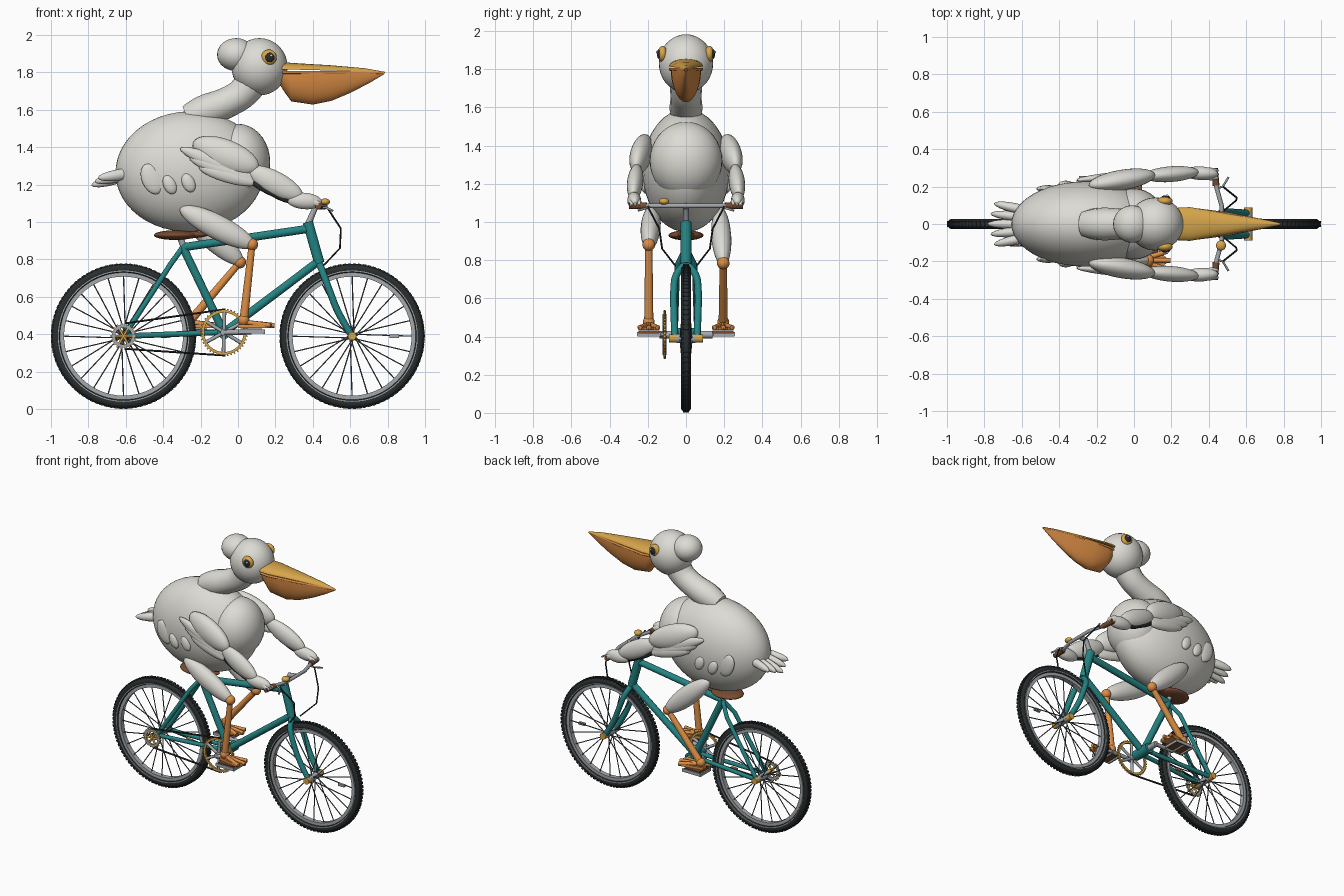
import bpy, bmesh, math
from mathutils import Vector, Matrix

if "Cube" in bpy.data.objects:
    bpy.data.objects.remove(bpy.data.objects["Cube"])


def material(name, rgb):
    m = bpy.data.materials.new(name)
    m.diffuse_color = (*rgb, 1)
    m.use_nodes = True
    m.node_tree.nodes["Principled BSDF"].inputs["Base Color"].default_value = m.diffuse_color
    return m


WHITE = material("feather_white", (0.72, 0.71, 0.66))
TEAL = material("frame_teal", (0.018, 0.23, 0.23))
BLACK = material("rubber_black", (0.022, 0.027, 0.028))
METAL = material("metal_grey", (0.38, 0.40, 0.42))
STEEL = material("spoke_grey", (0.12, 0.13, 0.14))
GOLD = material("gold", (0.68, 0.38, 0.07))
ORANGE = material("orange", (0.72, 0.27, 0.06))
BROWN = material("leather_brown", (0.19, 0.07, 0.03))


def finish(name, bm, mat, angle=40):
    bmesh.ops.recalc_face_normals(bm, faces=bm.faces)
    me = bpy.data.meshes.new(name)
    bm.to_mesh(me)
    bm.free()
    ob = bpy.data.objects.new(name, me)
    bpy.context.collection.objects.link(ob)
    me.materials.append(mat)
    bpy.ops.object.select_all(action='DESELECT')
    ob.select_set(True)
    bpy.context.view_layer.objects.active = ob
    bpy.ops.object.shade_smooth_by_angle(angle=math.radians(angle))
    return ob


def axes(a, b):
    """Frame at the middle of a-b: x along the line, y close to world y."""
    x = (b - a).normalized()
    y = Vector((0, 1, 0))
    y = (y - x * y.dot(x)).normalized()
    m = Matrix((x, y, x.cross(y))).transposed().to_4x4()
    m.translation = (a + b) / 2
    return m


def blob(name, a, b, wide, high, mat, seg=28):
    """Ellipsoid reaching from a to b."""
    a, b = Vector(a), Vector(b)
    bm = bmesh.new()
    m = axes(a, b) @ Matrix.Diagonal(((b - a).length / 2, wide, high, 1))
    bmesh.ops.create_uvsphere(bm, u_segments=seg, v_segments=seg // 2, radius=1, matrix=m)
    return finish(name, bm, mat, 60)


def ball(name, c, r, mat, seg=28):
    rx, ry, rz = r if isinstance(r, tuple) else (r, r, r)
    return blob(name, (c[0] - rx, c[1], c[2]), (c[0] + rx, c[1], c[2]), ry, rz, mat, seg)


def tubes(name, paths, r, mat, res=2, smooth=False, radii=None):
    """Round tubes along one or more point paths."""
    cu = bpy.data.curves.new(name, 'CURVE')
    cu.dimensions = '3D'
    cu.bevel_depth, cu.bevel_resolution, cu.use_fill_caps = r, res, True
    for path in paths:
        sp = cu.splines.new('NURBS' if smooth else 'POLY')
        sp.points.add(len(path) - 1)
        for i, p in enumerate(path):
            sp.points[i].co = (*p, 1)
            sp.points[i].radius = radii[i] if radii else 1
        if smooth:
            sp.use_endpoint_u, sp.order_u = True, 3
    tmp = bpy.data.objects.new(name + "_path", cu)
    bpy.context.collection.objects.link(tmp)
    me = tmp.evaluated_get(bpy.context.evaluated_depsgraph_get()).to_mesh()
    bm = bmesh.new()
    bm.from_mesh(me)
    bpy.data.objects.remove(tmp)
    return finish(name, bm, mat, 50)


def boxes(name, items, mat):
    """items: (centre, size, turn about y)"""
    bm = bmesh.new()
    for c, s, t in items:
        m = Matrix.Translation(c) @ Matrix.Rotation(t, 4, 'Y') @ Matrix.Diagonal((*s, 1))
        bmesh.ops.create_cube(bm, size=1, matrix=m)
    return finish(name, bm, mat, 20)


def spun(name, c, profile, mat, n=64):
    """Ring about the y axis from a closed (radius, y) profile."""
    bm = bmesh.new()
    rings = []
    for i in range(n):
        t = 2 * math.pi * i / n
        rings.append([bm.verts.new((c[0] + r * math.cos(t), c[1] + y, c[2] + r * math.sin(t)))
                      for r, y in profile])
    k = len(profile)
    for i in range(n):
        p, q = rings[i], rings[(i + 1) % n]
        for j in range(k):
            bm.faces.new((p[j], p[(j + 1) % k], q[(j + 1) % k], q[j]))
    return finish(name, bm, mat)


def circle(R, r, k=14):
    return [(R + r * math.cos(2 * math.pi * j / k), r * math.sin(2 * math.pi * j / k)) for j in range(k)]


def slab(r0, r1, h):
    return [(r0, -h), (r1, -h), (r1, h), (r0, h)]


def half_loft(name, stations, mat, n=14):
    """Half-ellipse sections: (x, flat z, bulge z, half width)."""
    bm = bmesh.new()
    rows = [[bm.verts.new((x, w * math.cos(math.pi * i / n), z + (zb - z) * math.sin(math.pi * i / n)))
             for i in range(n + 1)] for x, z, zb, w in stations]
    for p, q in zip(rows, rows[1:]):
        for i in range(n + 1):
            j = (i + 1) % (n + 1)
            bm.faces.new((p[i], p[j], q[j], q[i]))
    bm.faces.new(rows[0])
    bm.faces.new(rows[-1])
    return finish(name, bm, mat)


def polar(c, r, t, y=0):
    return (c[0] + r * math.cos(t), c[1] + y, c[2] + r * math.sin(t))


# Wheels: tyre, tread, whitewall, rim, hub and crossed spokes
REAR, FRONT, BB = (-0.612, 0, 0.39), (0.61, 0, 0.39), (-0.075, 0, 0.41)
for c, tag in ((REAR, "rear"), (FRONT, "front")):
    spun(tag + "_tyre", c, circle(0.36, 0.027), BLACK, 72)
    boxes(tag + "_tread", [(polar(c, 0.384, 2 * math.pi * i / 90, s * 0.009),
                            (0.010, 0.014, 0.017), -2 * math.pi * i / 90)
                           for i in range(90) for s in (-1, 1)], BLACK)
    spun(tag + "_rim", c, slab(0.318, 0.340, 0.017), METAL)
    for s in (-1, 1):
        spun(tag + "_sidewall_line", (c[0], s * 0.0245, c[2]), slab(0.345, 0.351, 0.003), METAL)
    tubes(tag + "_spokes", [(polar(c, 0.02, math.pi * i / 12 + 0.5 * (-1) ** (i // 2), 0.03 * (-1) ** i),
                             polar(c, 0.325, math.pi * i / 12)) for i in range(24)], 0.0035, STEEL, 1)
    tubes(tag + "_hub", [((c[0], -0.05, c[2]), (c[0], 0.05, c[2]))], 0.024, METAL, 3)
    for s in (-1, 1):
        tubes(tag + "_axle_cap", [((c[0], s * 0.05, c[2]), (c[0], s * 0.088, c[2]))], 0.023, GOLD, 3)
    boxes(tag + "_reflector", [((c[0] + 0.225, 0, c[2]), (0.05, 0.016, 0.018), 0)],
          METAL if c is FRONT else GOLD)

# Frame
seat_top, head_top, head_low = (-0.295, 0, 0.865), (0.38, 0, 0.985), (0.435, 0, 0.78)
tubes("main_frame", [(seat_top, (0.385, 0, 0.965)), (seat_top, BB), ((0.43, 0, 0.79), BB)], 0.023, TEAL, 3)
tubes("head_tube", [((0.373, 0, 1.0), head_low)], 0.029, TEAL, 3)
tubes("bottom_bracket", [((BB[0], -0.07, BB[2]), (BB[0], 0.07, BB[2]))], 0.036, TEAL, 3)
for s in (-1, 1):
    tubes("rear_stays", [(seat_top, (-0.36, s * 0.045, 0.775), (-0.61, s * 0.058, 0.39)),
                         ((-0.1, s * 0.03, 0.41), (-0.61, s * 0.058, 0.39))], 0.015, TEAL)
    tubes("fork_blade", [(head_low, (0.45, s * 0.055, 0.74), (0.49, s * 0.066, 0.63),
                          (0.54, s * 0.062, 0.50), (0.61, s * 0.058, 0.39))], 0.019, TEAL, 3, True)

# Saddle
tubes("seat_post", [((-0.28, 0, 0.84), (-0.31, 0, 0.92))], 0.017, METAL)
blob("saddle", (-0.45, 0, 0.93), (-0.22, 0, 0.93), 0.092, 0.026, BROWN)
blob("saddle_nose", (-0.40, 0, 0.928), (-0.15, 0, 0.935), 0.045, 0.02, BROWN)

# Drivetrain
CR, SP = (BB[0], -0.112, BB[2]), (REAR[0], -0.112, REAR[2])
spun("chainring", CR, slab(0.105, 0.119, 0.006), GOLD)
boxes("chainring_teeth", [(polar(CR, 0.121, 2 * math.pi * i / 40), (0.012, 0.008, 0.008),
                           -2 * math.pi * i / 40) for i in range(40)], GOLD)
tubes("chainring_arms", [(CR, polar(CR, 0.108, math.pi * i / 3 + 0.5)) for i in range(6)], 0.010, METAL)
spun("rear_sprocket", SP, slab(0.045, 0.062, 0.006), METAL, 32)
boxes("sprocket_teeth", [(polar(SP, 0.064, math.pi * i / 9), (0.012, 0.008, 0.01), -math.pi * i / 9)
                         for i in range(18)], GOLD)
tubes("sprocket_arms", [(SP, polar(SP, 0.05, math.pi * i / 3)) for i in range(6)], 0.007, GOLD)
tubes("chain", [(polar(SP, 0.068, 1.5), polar(CR, 0.124, 1.5)),
                (polar(SP, 0.068, -1.5), polar(CR, 0.124, -1.5))], 0.006, BLACK, 1)
tubes("crank_axle", [((BB[0], -0.14, BB[2]), (BB[0], 0.14, BB[2]))], 0.02, METAL, 3)

# Handlebar, stem, grips, levers, bell and cables
tubes("stem", [((0.375, 0, 0.99), (0.415, 0, 1.08), (0.465, 0, 1.085))], 0.017, METAL)
tubes("handlebar", [((0.43, -0.29, 1.085), (0.44, -0.2, 1.085), (0.468, -0.1, 1.085),
                     (0.468, 0.1, 1.085), (0.44, 0.2, 1.085), (0.43, 0.29, 1.085))], 0.012, METAL)
ball("bell", (0.465, -0.115, 1.108), (0.027, 0.027, 0.018), GOLD)
for s in (-1, 1):
    tubes("grip", [((0.439, s * 0.205, 1.085), (0.43, s * 0.298, 1.085))], 0.018, BROWN)
    tubes("brake_lever", [((0.44, s * 0.19, 1.08), (0.475, s * 0.2, 1.075), (0.505, s * 0.25, 1.06))], 0.006, METAL)
    tubes("brake_cable", [((0.475, s * 0.2, 1.08), (0.55, s * 0.14, 0.965), (0.545, s * 0.125, 0.86),
                           (0.46, s * 0.055, 0.77))], 0.005, BLACK, 1)

# Bird body, neck and head
blob("body", (-0.655, 0, 1.255), (0.14, 0, 1.285), 0.228, 0.322, WHITE, 48)
ball("chest", (0.0, 0, 1.32), (0.172, 0.19, 0.205), WHITE, 36)
tubes("neck", [(-0.27, 0, 1.555), (-0.2, 0, 1.59), (-0.06, 0, 1.645), (0.04, 0, 1.71), (0.10, 0, 1.81)]
      and [[(-0.27, 0, 1.555), (-0.2, 0, 1.585), (-0.06, 0, 1.635), (0.05, 0, 1.70), (0.11, 0, 1.81)]],
      0.085, WHITE, 6, True, (0.8, 1.08, 0.95, 0.98, 1.1))
ball("head", (0.115, 0, 1.83), (0.15, 0.142, 0.153), WHITE, 36)
ball("crest", (-0.01, 0, 1.895), (0.102, 0.10, 0.088), WHITE)
for s in (-1, 1):
    ball("eye_ring", (0.165, s * 0.122, 1.88), (0.042, 0.025, 0.042), GOLD)
    ball("pupil", (0.169, s * 0.139, 1.88), (0.026, 0.014, 0.026), BLACK)
    ball("eye_glint", (0.178, s * 0.151, 1.89), 0.007, WHITE, 12)

# Beak
half_loft("upper_beak", [(0.235, 1.815, 1.855, 0.088), (0.30, 1.815, 1.85, 0.09), (0.5, 1.81, 1.838, 0.055),
                         (0.68, 1.803, 1.822, 0.025), (0.785, 1.795, 1.803, 0.004)], GOLD)
half_loft("beak_pouch", [(0.215, 1.795, 1.75, 0.055), (0.245, 1.797, 1.70, 0.07), (0.285, 1.797, 1.645, 0.08),
                         (0.40, 1.797, 1.628, 0.076), (0.50, 1.797, 1.648, 0.06), (0.60, 1.797, 1.69, 0.042),
                         (0.70, 1.797, 1.742, 0.022), (0.78, 1.798, 1.79, 0.004)], ORANGE)
for s in (-1, 1):
    tubes("beak_rim", [((0.24, s * 0.075, 1.80), (0.29, s * 0.082, 1.80), (0.5, s * 0.055, 1.80),
                        (0.775, 0, 1.798))], 0.008, ORANGE)

# Tail fan
for i in range(-2, 3):
    blob("tail_feather", (-0.52, i * 0.03, 1.27), (-0.785 + 0.018 * abs(i), i * 0.055, 1.195 + 0.02 * abs(i)),
         0.026, 0.03, WHITE, 16)

for s in (-1, 1):
    # Wing reaching to the handlebar
    blob("upper_wing", (-0.24, s * 0.205, 1.425), (0.11, s * 0.265, 1.285), 0.055, 0.085, WHITE)
    for i in range(3):
        blob("wing_feather", (-0.31 + 0.05 * i, s * (0.235 + 0.006 * i), 1.395 - 0.05 * i),
             (0.10, s * 0.27, 1.225 - 0.01 * i), 0.024, 0.04, WHITE, 20)
    blob("forearm", (0.05, s * 0.255, 1.285), (0.345, s * 0.278, 1.13), 0.042, 0.064, WHITE)
    for i in range(3):
        blob("dark_feather", (0.06 + 0.05 * i, s * 0.268, 1.225 - 0.03 * i),
             (0.27 + 0.04 * i, s * 0.28, 1.125 - 0.012 * i), 0.016, 0.028, BLACK, 16)
    blob("wing_hand", (0.26, s * 0.275, 1.12), (0.45, s * 0.268, 1.105), 0.036, 0.044, WHITE)
    for i in range(3):
        blob("wing_finger", (0.36, s * (0.25 + 0.02 * i), 1.125), (0.455, s * (0.245 + 0.02 * i), 1.085),
             0.014, 0.018, WHITE, 12)
    # Overlapping flank feathers
    for x, z, y, h in ((-0.46, 1.23, 0.188, 0.088), (-0.365, 1.20, 0.212, 0.055), (-0.265, 1.21, 0.221, 0.055)):
        blob("flank_feather", (x - h * 0.4, s * y, z + h * 0.9), (x + h * 0.4, s * y, z - h * 0.9),
             0.02, h * 0.62, WHITE, 20)

    # Legs, webbed feet, pedals and cranks
    y = s * 0.195
    kx, kz, ax = (0.075, 0.88, 0.03) if s < 0 else (0.01, 0.785, -0.257)
    blob("thigh", (-0.31, s * 0.175, 1.075), (kx + 0.015, y, kz - 0.01), 0.052, 0.066, WHITE)
    ball("knee", (kx, y, kz), 0.033, ORANGE, 20)
    tubes("shin", [((kx, y, kz), (ax, y, 0.47))], 0.021, ORANGE, 3, False, (0.9, 1.15))
    ball("ankle", (ax, y, 0.475), 0.031, ORANGE, 20)
    tubes("toes", [((ax, y, 0.465), (ax + 0.165 - 0.02 * abs(k), y + k * 0.048, 0.447)) for k in (-1, 0, 1)],
          0.013, ORANGE)
    bm = bmesh.new()
    web = [(-0.03, -0.02), (0.145, -0.055), (0.13, -0.025), (0.165, 0), (0.13, 0.025), (0.145, 0.055), (-0.03, 0.02)]
    face = bm.faces.new([bm.verts.new((ax + px, y + py, 0.433)) for px, py in web])
    up = bmesh.ops.extrude_face_region(bm, geom=[face])["geom"]
    bmesh.ops.translate(bm, vec=(0, 0, 0.018), verts=[v for v in up if isinstance(v, bmesh.types.BMVert)])
    finish("foot_web", bm, ORANGE)
    px = BB[0] - s * 0.147
    boxes("pedal_block", [((px, y, 0.42), (0.115, 0.11, 0.024), 0)], BROWN)
    boxes("pedal_cage", [((px, y + k * 0.058, 0.414), (0.145, 0.008, 0.022), 0) for k in (-1, 1)]
          + [((px + k * 0.068, y, 0.41), (0.01, 0.12, 0.018), 0) for k in (-1, 1)], METAL)
    tubes("crank_arm", [((BB[0], s * 0.132, 0.41), (px, s * 0.132, 0.412))], 0.014, METAL)
    tubes("pedal_axle", [((px, s * 0.125, 0.41), (px, s * 0.255, 0.41))], 0.009, METAL)
